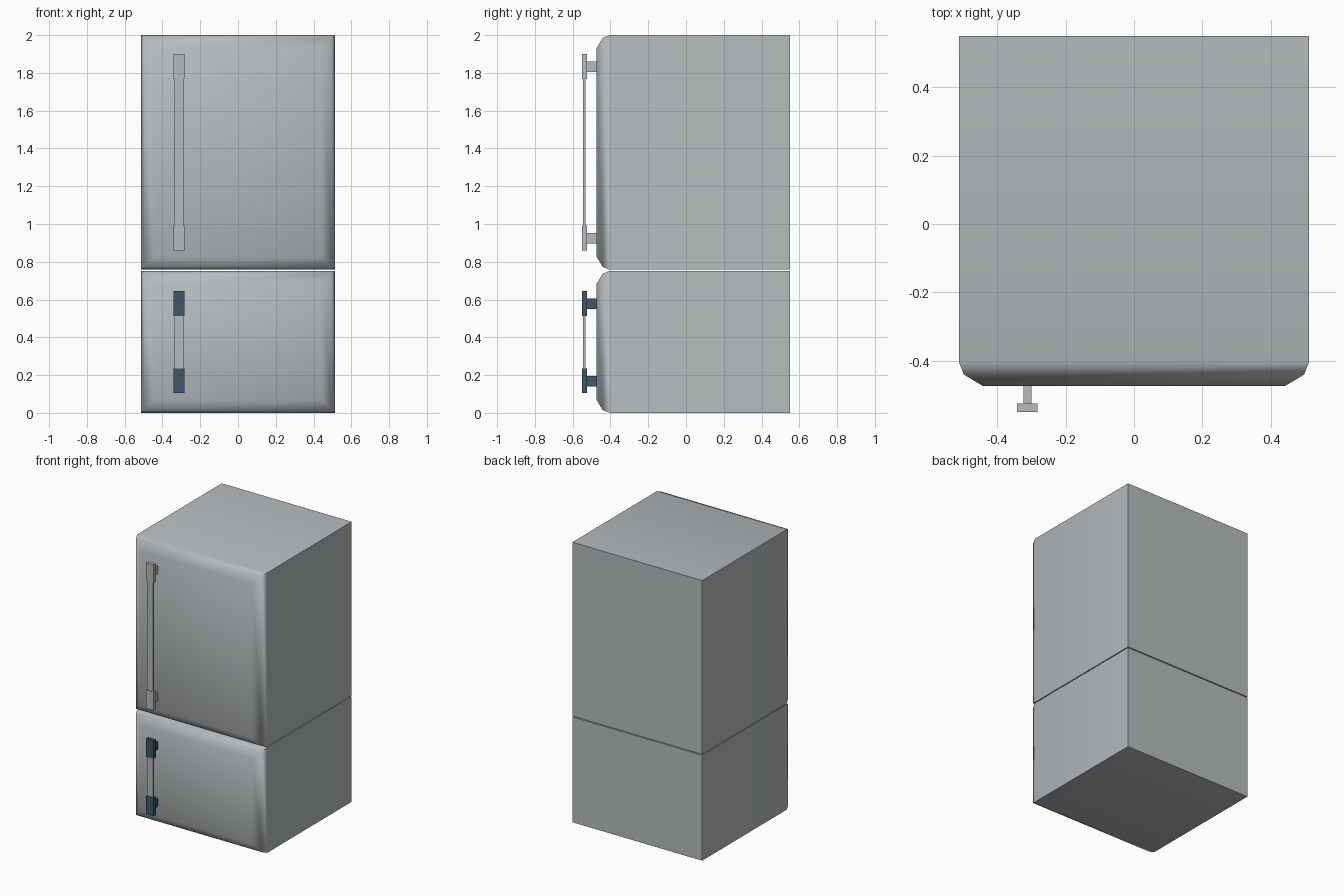
import bpy, bmesh, math

if "Cube" in bpy.data.objects:
    bpy.data.objects.remove(bpy.data.objects["Cube"])


def material(name, rgb):
    m = bpy.data.materials.new(name)
    m.diffuse_color = (*rgb, 1)
    m.use_nodes = True
    m.node_tree.nodes["Principled BSDF"].inputs["Base Color"].default_value = m.diffuse_color
    return m


STEEL = material("light_steel", (0.47, 0.50, 0.51))
SLATE = material("dark_slate_blue", (0.052, 0.095, 0.135))


def finish(name, bm, mat):
    bmesh.ops.recalc_face_normals(bm, faces=bm.faces)
    me = bpy.data.meshes.new(name)
    bm.to_mesh(me)
    bm.free()
    me.materials.append(mat)
    ob = bpy.data.objects.new(name, me)
    bpy.context.collection.objects.link(ob)
    return ob


def box(name, x0, x1, y0, y1, z0, z1, mat):
    bm = bmesh.new()
    bmesh.ops.create_cube(bm, size=1)
    for v in bm.verts:
        v.co = (x1 if v.co.x > 0 else x0,
                y1 if v.co.y > 0 else y0,
                z1 if v.co.z > 0 else z0)
    return finish(name, bm, mat)


# Cabinet section: rectangle lofted forward, its front rim rounded in two steps
def cabinet(name, z0, z1):
    bm = bmesh.new()
    rings = []
    for y, inset in ((0.55, 0), (-0.403, 0), (-0.441, 0.015), (-0.474, 0.07)):
        x, a, b = 0.513 - inset, z0 + inset, z1 - inset
        rings.append([bm.verts.new(p) for p in
                      ((-x, y, a), (x, y, a), (x, y, b), (-x, y, b))])
    for r, s in zip(rings, rings[1:]):
        for i in range(4):
            j = (i + 1) % 4
            bm.faces.new((r[i], r[j], s[j], s[i]))
    bm.faces.new(rings[0])
    bm.faces.new(rings[-1])
    ob = finish(name, bm, STEEL)
    bpy.context.view_layer.objects.active = ob
    ob.select_set(True)
    bpy.ops.object.shade_smooth_by_angle(angle=math.radians(50))
    ob.select_set(False)


cabinet("freezer_section", 0.0, 0.752)
cabinet("fridge_section", 0.758, 2.0)


# Handle: flat bar between two end plates, each on a standoff
def handle(name, z0, z1, mat):
    cx, plate = -0.312, 0.132
    for end, a in (("lower", z0), ("upper", z1 - plate)):
        box(f"{name}_{end}_plate", cx - 0.03, cx + 0.03,
            -0.55, -0.525, a, a + plate, mat)
        box(f"{name}_{end}_standoff", cx - 0.012, cx + 0.012,
            -0.53, -0.465, a + 0.036, a + 0.092, mat)
    box(f"{name}_bar", cx - 0.023, cx + 0.023, -0.546, -0.533,
        z0 + plate - 0.01, z1 - plate + 0.01, STEEL)


handle("fridge_handle", 0.86, 1.90, STEEL)
handle("freezer_handle", 0.104, 0.645, SLATE)
